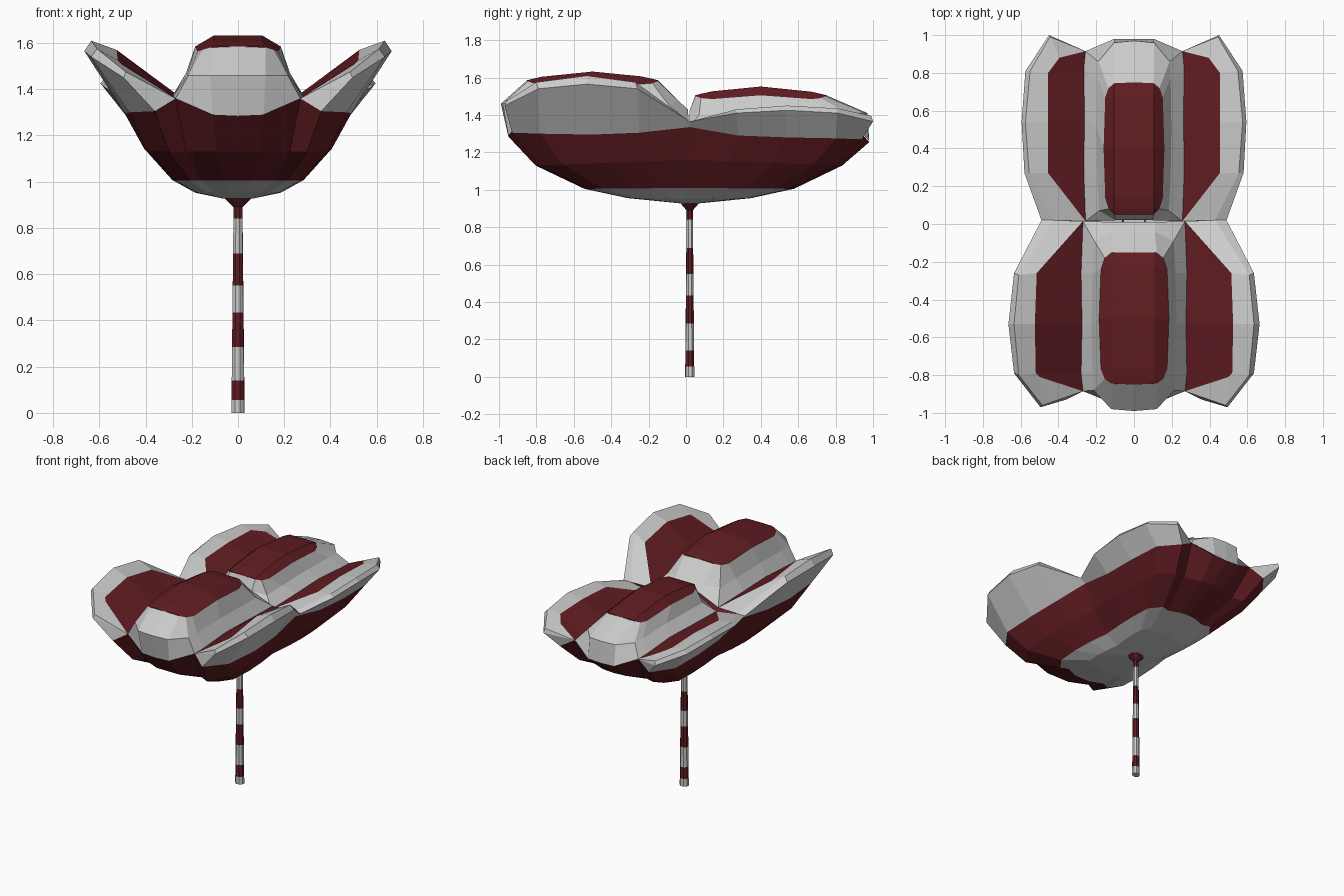
import bpy, bmesh
from mathutils import Vector

if "Cube" in bpy.data.objects:
    bpy.data.objects.remove(bpy.data.objects["Cube"])

red = bpy.data.materials.new("dark_red")
red.diffuse_color = (0.12, 0.012, 0.016, 1)
red.use_nodes = True
red.node_tree.nodes["Principled BSDF"].inputs["Base Color"].default_value = red.diffuse_color


def loft(name, loops, ref, is_red=False):
    """Skin half-loops (x >= 0) with flat quads facing ref, mirrored in x."""
    bm = bmesh.new()
    rows = [[bm.verts.new(p) for p in lp] for lp in loops]
    for a, b in zip(rows, rows[1:]):
        for i in range(len(a) - 1):
            bm.faces.new((a[i], a[i + 1], b[i + 1], b[i]))
    bmesh.ops.remove_doubles(bm, verts=bm.verts, dist=0.0005)
    bm.normal_update()
    total = sum((f.normal * f.calc_area() for f in bm.faces), Vector())
    if total.dot(Vector(ref)) < 0:
        bmesh.ops.reverse_faces(bm, faces=bm.faces)
    me = bpy.data.meshes.new(name)
    bm.to_mesh(me)
    bm.free()
    ob = bpy.data.objects.new(name, me)
    bpy.context.collection.objects.link(ob)
    m = ob.modifiers.new("mirror", 'MIRROR')
    m.merge_threshold = 0.001
    if is_red:
        me.materials.append(red)
    return ob


# Striped stalk: tapered eight-sided bands, then a flared collar
cuts = [0, 0.055, 0.14, 0.285, 0.435, 0.55, 0.69, 0.84, 0.89, 0.935]
radii = [0.031 - 0.01 * z / 0.89 for z in cuts[:-1]] + [0.07]
for i in range(len(cuts) - 1):
    z0, z1 = cuts[i], cuts[i + 1]
    bpy.ops.mesh.primitive_cone_add(
        vertices=8, radius1=radii[i], radius2=radii[i + 1], depth=z1 - z0,
        location=(0, 0.02, (z0 + z1) / 2), rotation=(0, 0, 0.3927),
        end_fill_type='NGON' if i == 0 else 'NOTHING')
    ob = bpy.context.object
    ob.scale.y = 0.8
    ob.name = "collar" if i == 8 else "stalk_band_%d" % i
    if i % 2 or i == 8:
        ob.data.materials.append(red)

# Bowl: half rim from front to back, shrunk towards the stalk
rim = [(0, -.95, 1.285), (.11, -.95, 1.29), (.27, -.885, 1.36), (.36, -.93, 1.305),
       (.47, -.78, 1.30), (.49, -.5, 1.295), (.48, -.25, 1.305), (.45, .02, 1.335),
       (.47, .28, 1.29), (.48, .54, 1.28), (.47, .8, 1.275), (.36, .94, 1.27),
       (.2565, .915, 1.33), (.11, .97, 1.265), (0, .98, 1.255)]


def shrink(sx, sy, z_side, z_end):
    out = []
    for x, y, z in rim:
        t = abs(y - 0.02) / 0.96
        out.append((x * sx, 0.02 + (y - 0.02) * sy, z_side + (z_end - z_side) * t))
    return out


ring3 = shrink(.83, .85, 1.16, 1.13)
ring2 = shrink(.58, .58, 1.01, 1.005)
ring1 = shrink(.38, .34, .95, .955)
ring0 = shrink(.14, .06, .928, .928)
loft("bowl_side", [rim, ring3, ring2], (0, 0, -1), True)
loft("bowl_base", [ring2, ring1, ring0, [(0, .02, .925)] * len(rim)], (0, 0, -1))

# Cushions: base, middle and top-edge loops of the front one
base_f = [(0, -.95, 1.285), (.11, -.95, 1.29), (.27, -.885, 1.36), (.28, -.79, 1.37),
          (.275, -.53, 1.385), (.28, -.26, 1.38), (.27, .015, 1.365), (.11, .01, 1.43),
          (0, .01, 1.43)]
mid_f = [(0, -.99, 1.46), (.12, -.98, 1.46), (.215, -.88, 1.46), (.22, -.79, 1.46),
         (.225, -.53, 1.47), (.22, -.26, 1.46), (.21, -.09, 1.45), (.11, -.04, 1.475),
         (0, -.04, 1.475)]
top_f = [(0, -.85, 1.585), (.12, -.845, 1.58), (.155, -.82, 1.57), (.175, -.77, 1.565),
         (.185, -.5, 1.585), (.175, -.24, 1.565), (.155, -.18, 1.57), (.12, -.15, 1.58),
         (0, -.15, 1.585)]


def to_back(lp, sx, dy, dz):
    return [(x * sx, dy - y, z + dz) for x, y, z in lp]


base_b = to_back(base_f, .95, .03, -.03)
mid_b = to_back(mid_f, .88, -.02, -.05)
top_b = to_back(top_f, .87, -.10, -.08)


def cushion(name, base, mid, top):
    yc = (top[0][1] + top[-1][1]) / 2
    zc = top[0][2] + 0.047

    def crown(limit):
        return [(min(x, limit), y, zc - 0.38 * (y - yc) ** 2) for x, y, z in top]
    loft(name + "_side", [base, mid, top], (0, 0, 1))
    loft(name + "_top", [top, crown(.105), crown(0)], (0, 0, 1), True)


cushion("front_cushion", base_f, mid_f, top_f)
cushion("back_cushion", base_b, mid_b, top_b)


# Wings: red inner panel, grey lip, grey outside down to the bowl rim
def wing(name, base, rim_part, panel, ridge, outer):
    start = rim_part[0]
    valley = [start, start] + base[3:7]
    panel = [start] + panel + [base[6]]
    ridge, outer = [start] + ridge, [start] + outer
    loft(name + "_panel", [valley, panel], (0, 0, 1), True)
    loft(name + "_lip", [panel, ridge], (0, 0, 1))
    loft(name + "_outside", [ridge, outer, rim_part], (1, 0, -.2))


wing("front_wing", base_f, rim[2:8],
     [(.50, -.81, 1.505), (.52, -.79, 1.525), (.525, -.53, 1.57), (.515, -.26, 1.525)],
     [(.485, -.96, 1.475), (.61, -.80, 1.575), (.635, -.53, 1.61), (.61, -.27, 1.575),
      (.43, .02, 1.365)],
     [(.495, -.97, 1.45), (.635, -.79, 1.54), (.665, -.53, 1.565), (.635, -.26, 1.54),
      (.49, .02, 1.365)])
wing("back_wing", base_b, rim[12:6:-1],
     [(.395, .88, 1.40), (.455, .80, 1.425), (.455, .54, 1.435), (.455, .27, 1.42)],
     [(.445, .99, 1.395), (.55, .81, 1.435), (.575, .54, 1.45), (.555, .27, 1.43),
      (.43, .02, 1.365)],
     [(.45, 1.0, 1.365), (.575, .81, 1.41), (.595, .54, 1.425), (.58, .27, 1.41),
      (.49, .02, 1.365)])
